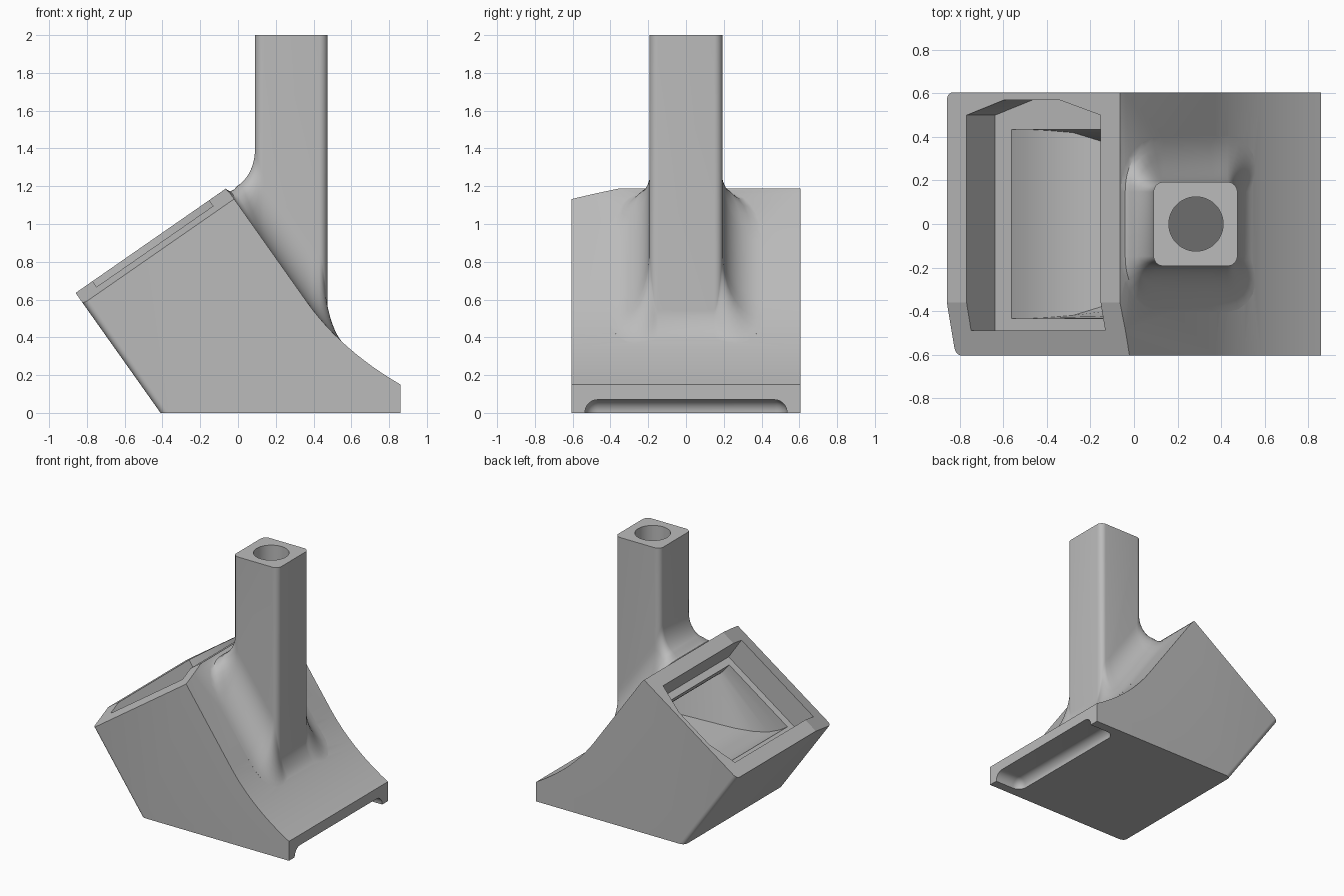
import bpy, bmesh, math
from mathutils import Vector

cube = bpy.data.objects.get("Cube")
if cube:
    bpy.data.objects.remove(cube, do_unlink=True)

grey = bpy.data.materials.new("plain grey")
grey.use_nodes = True
grey.diffuse_color = (0.5, 0.5, 0.5, 1)
shader = next(n for n in grey.node_tree.nodes if n.type == 'BSDF_PRINCIPLED')
shader.inputs["Base Color"].default_value = (0.5, 0.5, 0.5, 1)
shader.inputs["Roughness"].default_value = 0.6

HALF = 0.605                       # half depth of the body
LOW = Vector((-0.86, 0, 0.635))    # low end of the tilted face
TILT = math.radians(34.75)


def tilted(s, y, d):
    """Point s up the tilted face, y across it, d below it."""
    c, n = math.cos(TILT), math.sin(TILT)
    return LOW + Vector((s * c + d * n, y, s * n - d * c))


def loft(name, rings):
    """Closed solid through rings of equal length."""
    bm = bmesh.new()
    loops = [[bm.verts.new(p) for p in ring] for ring in rings]
    n = len(loops[0])
    for a, b in zip(loops, loops[1:]):
        for i in range(n):
            j = (i + 1) % n
            bm.faces.new((a[i], a[j], b[j], b[i]))
    for loop in (loops[0], loops[-1]):
        if n <= 4:
            bm.faces.new(loop)
            continue
        mid = bm.verts.new(sum((v.co for v in loop), Vector()) / n)
        for i in range(n):
            bm.faces.new((loop[i], loop[(i + 1) % n], mid))
    bmesh.ops.recalc_face_normals(bm, faces=bm.faces)
    bmesh.ops.dissolve_limit(bm, angle_limit=0.001, verts=bm.verts, edges=bm.edges)
    return finish(name, bm)


def finish(name, bm):
    mesh = bpy.data.meshes.new(name)
    bm.to_mesh(mesh)
    bm.free()
    mesh.materials.append(grey)
    obj = bpy.data.objects.new(name, mesh)
    bpy.context.collection.objects.link(obj)
    return obj


def combine(target, tool, operation):
    mod = target.modifiers.new(operation, 'BOOLEAN')
    mod.operation, mod.object, mod.solver = operation, tool, 'EXACT'
    bpy.ops.object.select_all(action='DESELECT')
    bpy.context.view_layer.objects.active = target
    target.select_set(True)
    bpy.ops.object.modifier_apply(modifier=mod.name)
    bpy.data.objects.remove(tool, do_unlink=True)


# Body: side profile with a concave toe, extruded across
def toe(t):
    a, b, c = Vector((0.37, 0.58)), Vector((0.55, 0.33)), Vector((0.86, 0.15))
    return a * (1 - t) ** 2 + b * 2 * t * (1 - t) + c * t * t


ridge = [Vector((-0.86, 0.635)), Vector((-0.065, 1.187)), Vector((-0.04, 1.16))]
upper = ridge + [toe(i / 12) for i in range(13)]
profile = upper + [Vector((0.86, 0)), Vector((-0.41, 0))]


def surface(x):
    for a, b in zip(upper, upper[1:]):
        if a.x <= x <= b.x:
            return a.y + (b.y - a.y) * (x - a.x) / (b.x - a.x)
    return upper[-1].y


bm = bmesh.new()
front = bm.faces.new([bm.verts.new((p.x, -HALF, p.y)) for p in profile])
out = bmesh.ops.extrude_face_region(bm, geom=[front])
for v in out["geom"]:
    if isinstance(v, bmesh.types.BMVert):
        v.co.y = HALF
bmesh.ops.recalc_face_normals(bm, faces=bm.faces)
# rounded side edges of the low overhanging face
low_edges = [e for e in bm.edges
             if abs(e.verts[0].co.y - e.verts[1].co.y) < 0.01
             and {round(v.co.x, 2) for v in e.verts} == {-0.86, -0.41}]
bmesh.ops.bevel(bm, geom=low_edges, offset=0.035, segments=5, profile=0.5, affect='EDGES')
body = finish("angled_body", bm)

# Shallow slope along the front of the tilted face
wedge = [(-0.36, 0), (-0.7, 0.097), (-0.7, -0.2), (-0.36, -0.2)]
combine(body, loft("wedge_cutter", [[tilted(s, y, d) for y, d in wedge] for s in (-0.3, 1.2)]),
        'DIFFERENCE')

# Stem: rounded square that flares into the body
X0, X1, Y, CORNER = 0.09, 0.475, 0.193, 0.045
outline = []                       # corner-arc centre or side point, with its normal
cx, hx, hy = (X0 + X1) / 2, (X1 - X0) / 2 - CORNER, Y - CORNER
corners = [(1, 1), (-1, 1), (-1, -1), (1, -1)]
for k, (sx, sy) in enumerate(corners):
    here = Vector((cx + sx * hx, sy * hy))
    for i in range(9):
        a = math.pi / 2 * (k + i / 8)
        outline.append((here, Vector((math.cos(a), math.sin(a)))))
    nx, ny = corners[(k + 1) % 4]
    there = Vector((cx + nx * hx, ny * hy))
    a = math.pi / 2 * (k + 1)
    for i in range(1, 8):
        outline.append((here.lerp(there, i / 8), Vector((math.cos(a), math.sin(a)))))


def flare_ring(f, sink=0):
    """Ring at fraction f of the flare, 0 on the stem and 1 on the body."""
    ring = []
    for p, n in outline:
        left, right, side = min(n.x, 0) ** 2, max(n.x, 0) ** 2, n.y ** 2
        reach = 0.15 * left + 0.06 * right + 0.21 * side
        rise = 0.21 * left + 0.09 * right + 0.35 * side
        q = p + n * (CORNER + f * reach)
        blend = left * min(1, 3 * (1 - f))
        z = surface(q.x) * (1 - blend) + 1.187 * blend
        z += rise * (1 - math.sqrt(max(0, 1 - (1 - f) ** 2)))
        ring.append(Vector((q.x, q.y, z - sink)))
    return ring


rings = [[Vector((v.x, v.y, 2)) for v in flare_ring(0)]]
rings += [flare_ring(1 - math.cos(math.pi / 2 * i / 12)) for i in range(13)]
rings.append(flare_ring(1, 0.1))
combine(body, loft("stem", rings), 'UNION')

# Pocket in the tilted face, with a finger notch at the back
pocket = [(0.11, -0.49), (0.86, -0.49), (0.86, 0.5), (0.63, 0.57), (0.32, 0.57), (0.11, 0.5)]
combine(body, loft("pocket_cutter", [[tilted(s, y, d) for s, y in pocket] for d in (-0.1, 0.23)]),
        'DIFFERENCE')

# Tapered duct: floor x, floor z, roof x, roof z, half width
duct = [(-0.612, 0.605, -0.082, 0.93, 0.435), (-0.595, 0.58, -0.065, 0.905, 0.435),
        (-0.5, 0.52, -0.045, 0.88, 0.435), (-0.4, 0.477, -0.02, 0.85, 0.43),
        (-0.28, 0.455, 0.0, 0.83, 0.42), (-0.15, 0.46, 0.03, 0.81, 0.38),
        (0.2, 0.6, 0.2, 0.77, 0.1)]
combine(body, loft("duct_cutter", [[(fx, -w, fz), (fx, w, fz), (rx, w, rz), (rx, -w, rz)]
                                   for fx, fz, rx, rz, w in duct]), 'DIFFERENCE')

# Round bore down the stem with a slanted end
circle = [(0.285 + 0.125 * math.cos(math.tau * i / 48), 0.125 * math.sin(math.tau * i / 48))
          for i in range(48)]
combine(body, loft("bore_cutter", [[Vector((x, y, 2.1)) for x, y in circle],
                                   [Vector((x, y, 0.67 - 1.44 * (x - 0.285))) for x, y in circle]]),
        'DIFFERENCE')

# Rounded grip groove under the toe
bm = bmesh.new()
bmesh.ops.create_cube(bm, size=1)
for v in bm.verts:
    v.co = Vector((0.95 if v.co.x > 0 else 0.635, v.co.y * 1.07, 0.07 if v.co.z > 0 else -0.2))
rounded = [e for e in bm.edges if all(v.co.z > 0 for v in e.verts)
           or (e.verts[0].co.x < 0.7 and e.verts[1].co.x < 0.7
               and abs(e.verts[0].co.y - e.verts[1].co.y) < 0.01)]
rounded = [e for e in rounded if not all(v.co.x > 0.9 for v in e.verts)]
bmesh.ops.bevel(bm, geom=rounded, offset=0.068, segments=8, profile=0.5, affect='EDGES')
bmesh.ops.recalc_face_normals(bm, faces=bm.faces)
combine(body, finish("groove_cutter", bm), 'DIFFERENCE')

bpy.ops.object.select_all(action='DESELECT')
body.select_set(True)
bpy.context.view_layer.objects.active = body
bpy.ops.object.shade_smooth_by_angle(angle=math.radians(28))
